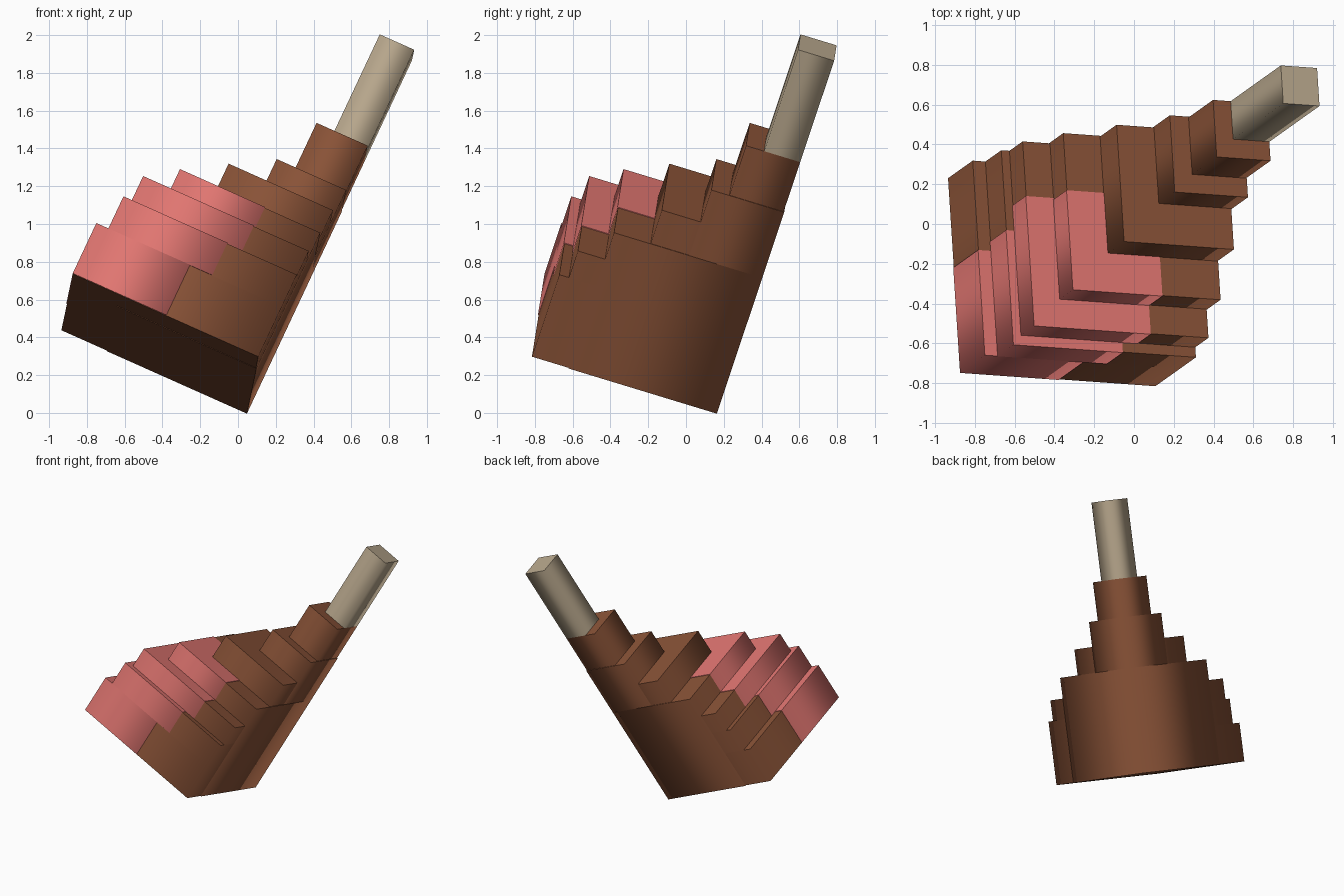
import bpy, bmesh
from mathutils import Vector, Matrix

if "Cube" in bpy.data.objects:
    bpy.data.objects.remove(bpy.data.objects["Cube"])

# Tilted frame shared by every block: d runs along the bone, b to the right, a to the front
d = Vector((0.407, 0.29, 0.866)).normalized()
b = Vector((0.911, -0.065, -0.406))
b = (b - d * b.dot(d)).normalized()
a = b.cross(d)
TILT = Matrix((b, -a, d)).transposed().to_4x4()


def material(name, rgb):
    m = bpy.data.materials.new(name)
    m.diffuse_color = (*rgb, 1)
    m.use_nodes = True
    m.node_tree.nodes["Principled BSDF"].inputs["Base Color"].default_value = m.diffuse_color
    return m


brown = material("cooked_brown", (0.25, 0.085, 0.038))
pink = material("pink_meat", (0.75, 0.18, 0.165))
bone_mat = material("bone_cream", (0.47, 0.38, 0.26))


def block(name, p, q, r, mat):
    """Box in the tilted frame: sides shaded smooth, ends kept sharp."""
    lo = Vector((p[0], -q[1], r[0]))
    hi = Vector((p[1], -q[0], r[1]))
    bm = bmesh.new()
    bmesh.ops.create_cube(bm, size=1)
    for v in bm.verts:
        v.co = Vector(((lo[i] + hi[i]) / 2 + v.co[i] * (hi[i] - lo[i]) for i in range(3)))
    bm.normal_update()
    for f in bm.faces:
        f.smooth = True
        if abs(f.normal.z) > 0.5:
            for e in f.edges:
                e.smooth = False
    bm.transform(TILT)
    me = bpy.data.meshes.new(name)
    bm.to_mesh(me)
    bm.free()
    me.materials.append(mat)
    ob = bpy.data.objects.new(name, me)
    bpy.context.collection.objects.link(ob)
    return ob


# All blocks share one straight edge at (P, Q) and shrink towards the bone
P, Q, E = 0.03, -0.15, 0.004
# name, width along b, width along a, bottom, top, pink cut (b, a), outward lip
layers = [
    ("meat_layer_1", 1.075, 1.022, 0.065, 0.37, (0.54, 0.55), 0),
    ("meat_layer_2", 1.005, 1.022, 0.37, 0.566, (0.60, 0.60), 0),
    ("meat_layer_3", 0.96, 0.969, 0.566, 0.729, (0.64, 0.68), 0),
    ("meat_core", 0.809, 0.818, 0.063, 0.893, (0.49, 0.52), E),
    ("meat_layer_5", 0.606, 0.615, 0.893, 1.097, None, 0),
    ("upper_core", 0.40, 0.40, 0.893, 1.294, None, E),
    ("shank", 0.297, 0.30, 1.294, 1.597, None, 0),
]
for name, wp, wq, r0, r1, cut, lip in layers:
    block(name, (P - wp, P + lip), (Q - lip, Q + wq), (r0, r1), brown)
    if cut:
        # pink slice on the far front corner of the layer
        base = max(r0, 0.729) if name == "meat_core" else r0 + 0.002
        block(name + "_pink", (P - wp - E, P - wp + cut[0]),
              (Q + wq - cut[1], Q + wq + E), (base, r1 + E), pink)

# Bone
block("bone", (P - 0.2, P), (Q, Q + 0.2), (1.597, 2.217), bone_mat)
